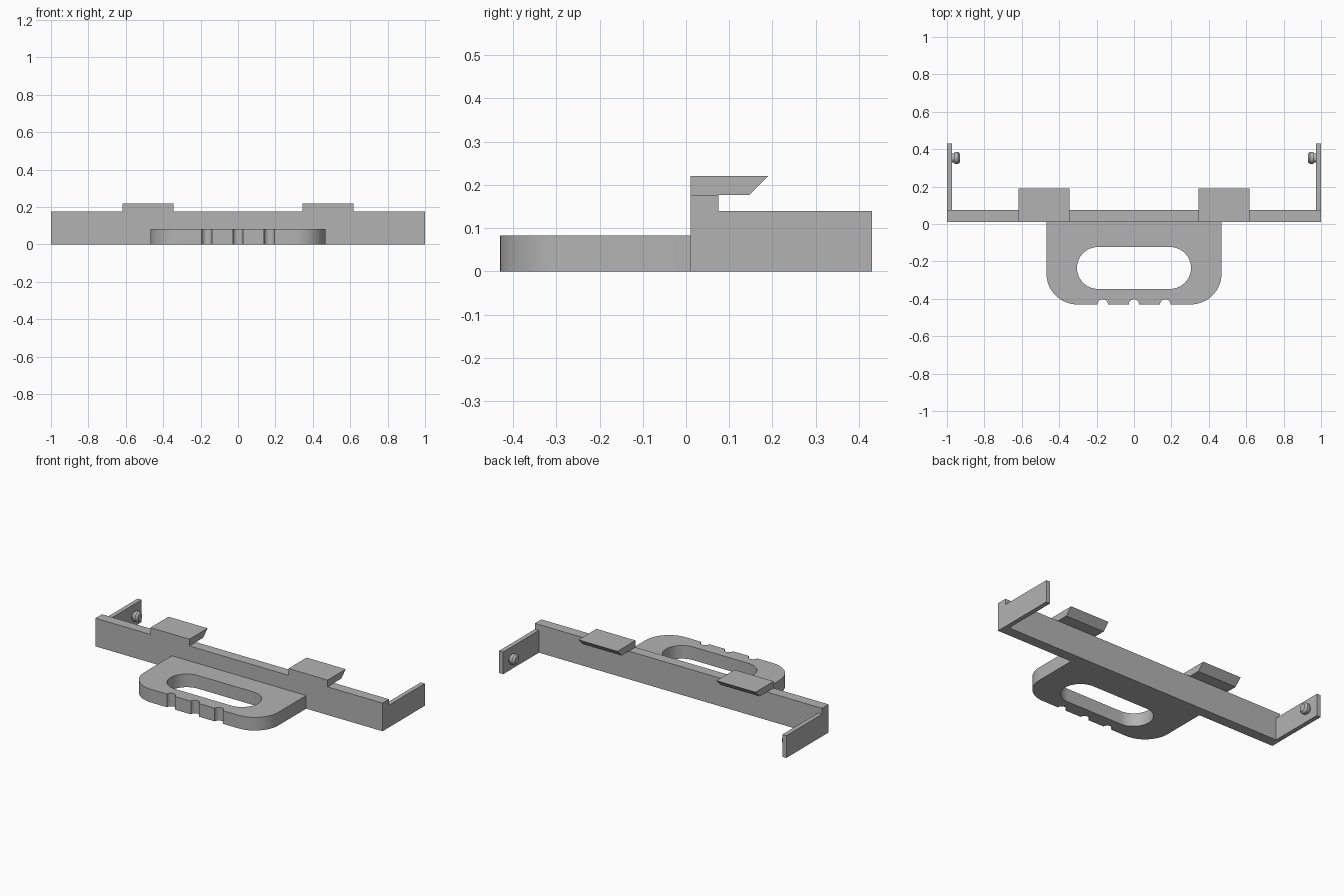
import bpy, bmesh
from math import pi, sin, cos, radians
from mathutils import Matrix

cube = bpy.data.objects.get("Cube")
if cube:
    bpy.data.objects.remove(cube, do_unlink=True)

grey = bpy.data.materials.new("plain_grey")
grey.use_nodes = True
grey.diffuse_color = (0.45, 0.45, 0.45, 1)
grey.node_tree.nodes["Principled BSDF"].inputs["Base Color"].default_value = (0.45, 0.45, 0.45, 1)


def finish(bm, name):
    bmesh.ops.recalc_face_normals(bm, faces=bm.faces)
    mesh = bpy.data.meshes.new(name)
    bm.to_mesh(mesh)
    bm.free()
    mesh.materials.append(grey)
    obj = bpy.data.objects.new(name, mesh)
    bpy.context.collection.objects.link(obj)
    return obj


def smooth(obj):
    bpy.ops.object.select_all(action='DESELECT')
    obj.select_set(True)
    bpy.context.view_layer.objects.active = obj
    bpy.ops.object.shade_smooth_by_angle(angle=radians(30))


def prism_x(name, profile, x0, x1):
    """Extrude a (y, z) profile from x0 to x1."""
    bm = bmesh.new()
    face = bm.faces.new([bm.verts.new((x0, y, z)) for y, z in profile])
    new = bmesh.ops.extrude_face_region(bm, geom=[face])["geom"]
    bmesh.ops.translate(bm, vec=(x1 - x0, 0, 0),
                        verts=[v for v in new if isinstance(v, bmesh.types.BMVert)])
    return finish(bm, name)


def rect(y0, y1, z0, z1):
    return [(y0, z0), (y1, z0), (y1, z1), (y0, z1)]


def arc(cx, cy, r, start, end, steps=16):
    return [(cx + r * cos(start + (end - start) * i / steps),
             cy + r * sin(start + (end - start) * i / steps)) for i in range(steps + 1)]


# Main crossbar
FRONT, BACK, TOP = 0.01, 0.075, 0.177
prism_x("crossbar", rect(FRONT, BACK, 0, TOP), -1, 1)

# Side arms, hooks and pegs
hook_profile = [(FRONT, TOP), (0.147, TOP), (0.19, 0.22), (FRONT, 0.22)]
for side, s in (("left", 1), ("right", -1)):
    prism_x(side + "_arm", rect(BACK, 0.43, 0, 0.14), s * 0.972, s)
    prism_x(side + "_hook", hook_profile, s * 0.345, s * 0.617)

    # Turned peg with a chamfered tip
    bm = bmesh.new()
    outline = [(0.972, 0), (0.972, 0.024), (0.96, 0.024), (0.96, 0.033),
               (0.942, 0.033), (0.93, 0.022), (0.93, 0)]
    verts = [bm.verts.new((s * x, r, 0)) for x, r in outline]
    edges = [bm.edges.new(pair) for pair in zip(verts, verts[1:])]
    bmesh.ops.spin(bm, geom=verts + edges, cent=(0, 0, 0), axis=(1, 0, 0),
                   angle=2 * pi, steps=32)
    bmesh.ops.remove_doubles(bm, verts=bm.verts, dist=0.0001)
    bmesh.ops.transform(bm, matrix=Matrix.Translation((0, 0.353, 0.07)), verts=bm.verts)
    smooth(finish(bm, side + "_peg"))

# Pull handle: rounded plate with finger notches and a slotted opening
W, Y0, R, THICK = 0.468, -0.43, 0.165, 0.083
outer = [(-W, FRONT)] + arc(-W + R, Y0 + R, R, pi, 1.5 * pi)
for x in (-0.167, 0, 0.167):
    outer += arc(x, Y0, 0.028, pi, 0, 12)
outer += arc(W - R, Y0 + R, R, 1.5 * pi, 2 * pi) + [(W, FRONT)]
SLOT_Y, SLOT_R = -0.235, 0.112
SLOT_X = 0.305 - SLOT_R
slot = (arc(SLOT_X, SLOT_Y, SLOT_R, -pi / 2, pi / 2, 24)
        + arc(-SLOT_X, SLOT_Y, SLOT_R, pi / 2, 1.5 * pi, 24))

curve = bpy.data.curves.new("handle_outline", 'CURVE')
curve.dimensions = '2D'
curve.fill_mode = 'BOTH'
curve.extrude = THICK / 2
for loop in (outer, slot):
    spline = curve.splines.new('POLY')
    spline.points.add(len(loop) - 1)
    for point, (x, y) in zip(spline.points, loop):
        point.co = (x, y, THICK / 2, 1)
    spline.use_cyclic_u = True
outline_obj = bpy.data.objects.new("handle_outline", curve)
bpy.context.collection.objects.link(outline_obj)
bpy.context.view_layer.update()
bm = bmesh.new()
bm.from_mesh(outline_obj.to_mesh())
bpy.data.objects.remove(outline_obj, do_unlink=True)
bmesh.ops.remove_doubles(bm, verts=bm.verts, dist=0.0001)
low = min(v.co.z for v in bm.verts)
bmesh.ops.translate(bm, vec=(0, 0, -low), verts=bm.verts)
smooth(finish(bm, "handle"))
